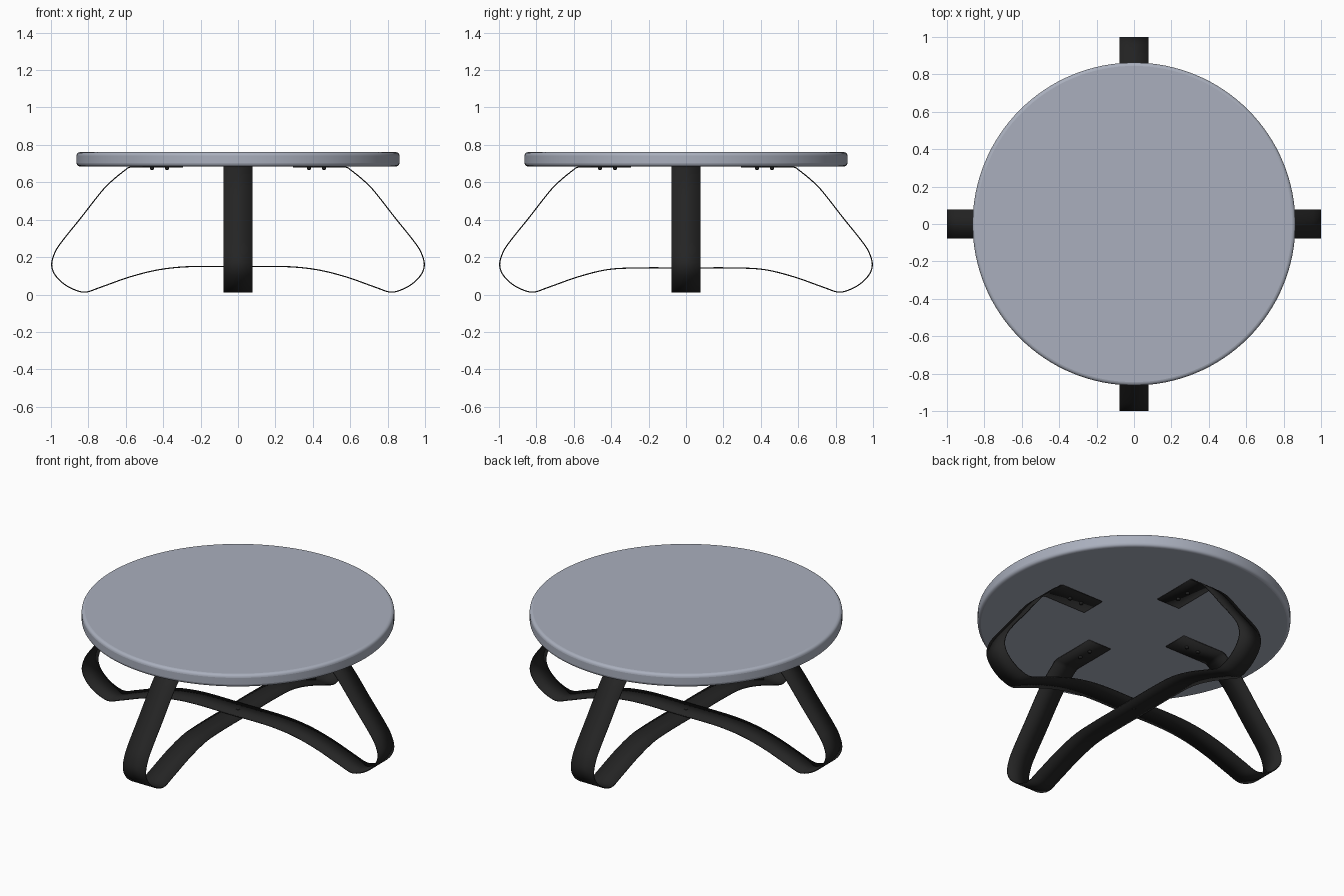
import bpy, bmesh, math
from mathutils import Vector
from mathutils.geometry import interpolate_bezier

cube = bpy.data.objects.get("Cube")
if cube:
    bpy.data.objects.remove(cube, do_unlink=True)


def material(name, rgb, rough):
    m = bpy.data.materials.new(name)
    m.use_nodes = True
    m.diffuse_color = (*rgb, 1)
    bsdf = m.node_tree.nodes["Principled BSDF"]
    bsdf.inputs["Base Color"].default_value = (*rgb, 1)
    bsdf.inputs["Roughness"].default_value = rough
    return m


grey = material("blue grey", (0.40, 0.43, 0.51), 0.5)
black = material("black metal", (0.018, 0.018, 0.018), 0.5)


def finish(obj, mat, angle=40):
    obj.data.materials.append(mat)
    bpy.ops.object.select_all(action='DESELECT')
    obj.select_set(True)
    bpy.context.view_layer.objects.active = obj
    bpy.ops.object.shade_smooth_by_angle(angle=math.radians(angle))


def disc(name, radius, z0, z1, bevel, mat, x=0, y=0, sides=128):
    bpy.ops.mesh.primitive_cylinder_add(vertices=sides, radius=radius, depth=z1 - z0,
                                        location=(x, y, (z0 + z1) / 2))
    obj = bpy.context.object
    obj.name = name
    mod = obj.modifiers.new("rounded_edge", 'BEVEL')
    mod.width, mod.segments = bevel, 4
    mod.limit_method, mod.angle_limit = 'ANGLE', math.radians(45)
    finish(obj, mat, 60)
    return obj


def smooth_path(points, steps=8):
    """Smooth path through the points."""
    p = [Vector(q) for q in points]
    p = [2 * p[0] - p[1]] + p + [2 * p[-1] - p[-2]]
    path = []
    for a, b, c, d in zip(p, p[1:], p[2:], p[3:]):
        k = (c - b).length / 3
        path += interpolate_bezier(b, b + (c - a).normalized() * k,
                                   c - (d - b).normalized() * k, c, steps + 1)[:-1]
    return path + [p[-2]]


THICK, HALF_WIDTH, TOP_Z = 0.006, 0.0765, 0.685


def strap(name, mid_z, turn):
    """Flat bar bent into two legs with a shared arch."""
    arch = [(0, 0, mid_z), (0.26, 0, mid_z), (0.42, 0, 0.133), (0.575, 0, 0.095),
            (0.74, 0, 0.037), (0.815, 0, 0.013), (0.87, 0, 0.024), (0.93, 0, 0.056),
            (0.978, 0, 0.105), (0.996, 0, 0.155), (0.985, 0, 0.21), (0.955, 0, 0.265),
            (0.84, 0, 0.41), (0.72, 0, 0.562), (0.66, 0, 0.62), (0.59, 0, 0.676)]
    half = smooth_path(arch) + [Vector((0.575, 0, TOP_Z - THICK / 2)),
                                Vector((0.295, 0, TOP_Z - THICK / 2))]
    path = [Vector((-p.x, 0, p.z)) for p in reversed(half[1:])] + half
    bm = bmesh.new()
    rows = [[bm.verts.new((p.x, s * HALF_WIDTH, p.z)) for s in (-1, 1)] for p in path]
    for a, b in zip(rows, rows[1:]):
        bm.faces.new((a[0], b[0], b[1], a[1]))
    mesh = bpy.data.meshes.new(name)
    bm.to_mesh(mesh)
    bm.free()
    obj = bpy.data.objects.new(name, mesh)
    bpy.context.collection.objects.link(obj)
    obj.rotation_euler.z = turn
    mod = obj.modifiers.new("thickness", 'SOLIDIFY')
    mod.thickness, mod.offset = THICK, 0
    finish(obj, black, 35)


# Round top
disc("table_top", 0.863, TOP_Z, 0.761, 0.018, grey)

# Two crossing bent straps
strap("side_to_side_legs", 0.149, 0)
strap("front_to_back_legs", 0.142, math.pi / 2)

# Screws holding the leg ends to the top
for i in range(4):
    a = i * math.pi / 2
    for r in (0.38, 0.46):
        disc("leg_screw", 0.011, 0.667, TOP_Z - THICK + 0.001, 0.005, black,
             r * math.cos(a), r * math.sin(a), 16)

# Bolt through the crossing
disc("centre_bolt", 0.012, 0.137, 0.155, 0.002, black, sides=16)
